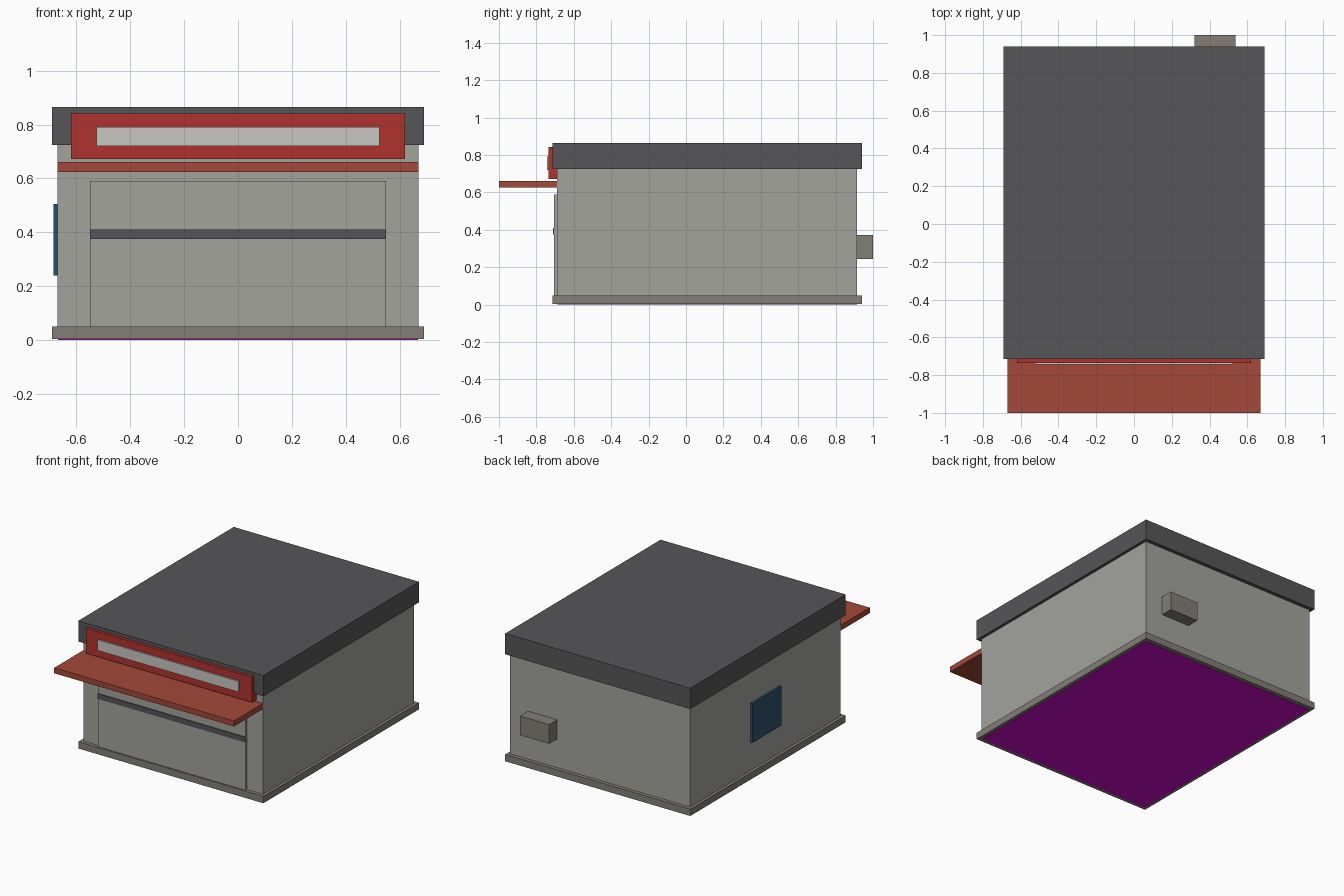
import bpy
import bmesh

cube = bpy.data.objects.get("Cube")
if cube:
    bpy.data.objects.remove(cube, do_unlink=True)


def material(name, r, g, b):
    """Make a flat material from 0-255 display values."""
    def linear(v):
        v /= 255
        return v / 12.92 if v <= 0.04045 else ((v + 0.055) / 1.055) ** 2.4
    colour = (linear(r), linear(g), linear(b), 1)
    mat = bpy.data.materials.new(name)
    mat.use_nodes = True
    mat.diffuse_color = colour
    mat.node_tree.nodes["Principled BSDF"].inputs["Base Color"].default_value = colour
    return mat


def box(name, mat, xs, ys, zs):
    """Make a box from its low and high limits on each axis."""
    bm = bmesh.new()
    bmesh.ops.create_cube(bm, size=1)
    for v in bm.verts:
        v.co = [lim[1] if c > 0 else lim[0] for c, lim in zip(v.co, (xs, ys, zs))]
    mesh = bpy.data.meshes.new(name)
    bm.to_mesh(mesh)
    bm.free()
    mesh.materials.append(mat)
    obj = bpy.data.objects.new(name, mesh)
    bpy.context.collection.objects.link(obj)
    return obj


def wide(half):
    return (-half, half)


concrete = material("wall grey", 163, 163, 158)
stone = material("foundation grey", 131, 127, 118)
slate = material("roof dark grey", 86, 86, 88)
rust = material("awning rust", 163, 72, 56)
red = material("sign red", 176, 50, 45)
pale = material("sign pale grey", 200, 198, 193)
steel = material("bar dark grey", 85, 85, 90)
glass = material("window blue", 45, 80, 105)
magenta = material("inner magenta", 205, 10, 205)

FRONT, BACK, SIDE = -0.69, 0.915, 0.67
EAVE = 0.725

# Main shell, with the inner volume showing underneath
box("foundation", stone, wide(0.69), (-0.715, 0.94), (0.004, 0.05))
box("walls", concrete, wide(SIDE), (FRONT, BACK), (0.04, EAVE + 0.01))
box("inner_volume", magenta, wide(SIDE - 0.002), (FRONT + 0.002, BACK - 0.002), (0, EAVE))
box("roof", slate, wide(0.69), (-0.715, 0.94), (EAVE, 0.865))

# Shop front
box("shutter", concrete, wide(0.55), (-0.705, FRONT), (0.05, 0.59))
box("shutter_bar", steel, wide(0.55), (-0.711, FRONT), (0.375, 0.41))
box("awning", rust, wide(SIDE), (-1, FRONT), (0.625, 0.662))
box("sign_board", red, wide(0.62), (-0.735, FRONT), (0.672, 0.842))
box("sign_panel", pale, wide(0.525), (-0.744, -0.735), (0.72, 0.792))

# Side window and rear vent
box("side_window", glass, (-0.685, -SIDE), (-0.04, 0.27), (0.24, 0.505))
box("rear_vent", stone, (0.32, 0.537), (BACK, 1), (0.243, 0.373))
